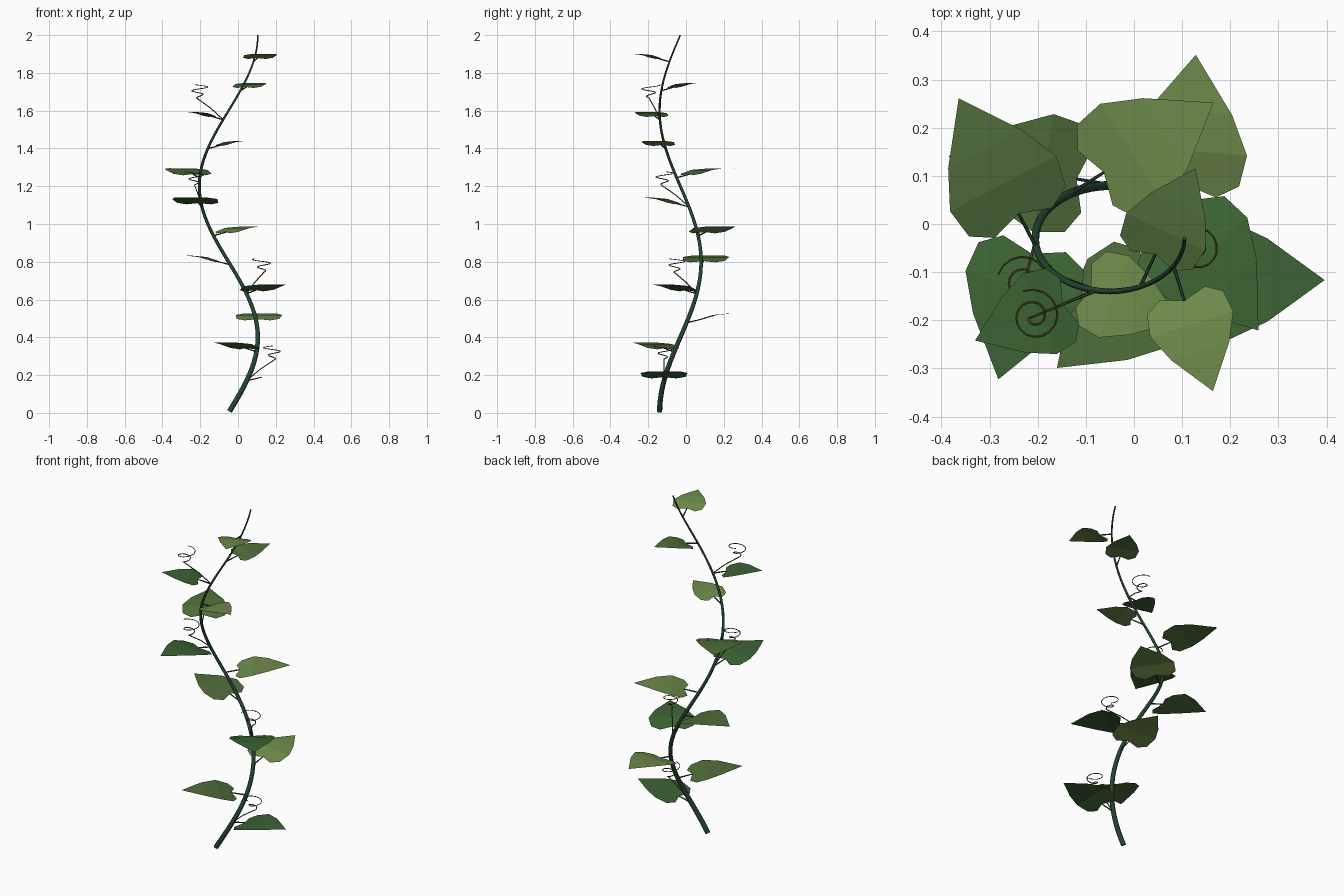
import bpy
from math import cos, sin, pi, radians
from mathutils import Vector

if "Cube" in bpy.data.objects:
    bpy.data.objects.remove(bpy.data.objects["Cube"])


def mat(name, r, g, b):
    m = bpy.data.materials.new(name)
    m.diffuse_color = (r, g, b, 1)
    m.use_nodes = True
    m.node_tree.nodes["Principled BSDF"].inputs["Base Color"].default_value = m.diffuse_color
    return m


STEM = mat("stem_green", 0.018, 0.06, 0.032)
TENDRIL = mat("tendril_olive", 0.09, 0.10, 0.025)
LEAVES = [mat("leaf_dark", 0.045, 0.125, 0.033),
          mat("leaf_mid", 0.08, 0.155, 0.043),
          mat("leaf_light", 0.155, 0.26, 0.07)]


def tube(name, pts, r0, r1, material, sides_res=2):
    """Tapered round tube through a list of points."""
    cu = bpy.data.curves.new(name, 'CURVE')
    cu.dimensions = '3D'
    cu.bevel_depth = 1.0
    cu.bevel_resolution = sides_res
    cu.use_fill_caps = True
    sp = cu.splines.new('POLY')
    sp.points.add(len(pts) - 1)
    for i, p in enumerate(pts):
        sp.points[i].co = (*p, 1)
        sp.points[i].radius = r0 + (r1 - r0) * i / (len(pts) - 1)
    ob = bpy.data.objects.new(name, cu)
    bpy.context.collection.objects.link(ob)
    cu.materials.append(material)
    bpy.ops.object.select_all(action='DESELECT')
    bpy.context.view_layer.objects.active = ob
    ob.select_set(True)
    bpy.ops.object.convert(target='MESH')
    bpy.ops.object.shade_smooth_by_angle(angle=radians(50))
    return ob


def stem_point(z):
    """Elliptical helix, 1.25 turns over the height."""
    t = radians(-90 + 225 * z)
    return Vector((-0.05 + 0.155 * cos(t), -0.03 + 0.11 * sin(t), z))


# Heart-shaped half outline (along, across) and midrib stations
HALF = [(-.08, .25), (.02, .42), (.26, .46), (.56, .32)]
RIB = [0, .26, .56, 1]


def leaf_rise(u):
    """Height of the blade above its notch: rises, then levels out."""
    pts = [(-.1, -.008), (0, 0), (.26, .022), (.56, .030), (1, .031)]
    for (a, za), (b, zb) in zip(pts, pts[1:]):
        if u <= b:
            return za + (zb - za) * (u - a) / (b - a)
    return pts[-1][1]


def leaf(name, notch, az, length, material):
    d = Vector((cos(az), sin(az), 0))
    s = Vector((-sin(az), cos(az), 0))
    flat = [(u, 0) for u in RIB] + HALF + [(u, -v) for u, v in HALF]
    verts = [notch + d * u * length + s * v * length
             + Vector((0, 0, leaf_rise(u) * length / 0.27)) for u, v in flat]
    faces = []
    for k in (4, 8):
        side = [(0, k + 1, k), (0, 1, k + 2, k + 1),
                (1, 2, k + 3, k + 2), (2, 3, k + 3)]
        faces += side if k == 4 else [f[::-1] for f in side]
    me = bpy.data.meshes.new(name)
    me.from_pydata([tuple(v) for v in verts], [], faces)
    me.materials.append(material)
    bpy.context.collection.objects.link(bpy.data.objects.new(name, me))


# Main twisting stem
tube("stem", [stem_point(0.008 + 1.992 * i / 60) for i in range(61)],
     0.014, 0.004, STEM)

# Leaves at golden-angle steps, a tendril at every third node
for i in range(12):
    node = stem_point(0.17 + 0.1536 * i)
    az = radians(-137.5 * i)
    out = Vector((cos(az), sin(az), 0))
    big = i < 8
    notch = node + out * (0.08 if big else 0.075) + Vector((0, 0, 0.019))
    tube(f"leaf_stalk_{i + 1}", [node, notch], 0.004, 0.003, STEM, 1)
    leaf(f"leaf_{i + 1}", notch, az, 0.27 if big else 0.197, LEAVES[i % 3])

    if i % 3 == 0:
        centre = node + out * 0.14 + Vector((0, 0, 0.115))
        path = [node, node + out * 0.07 + Vector((0, 0, 0.06))]
        for k in range(29):
            f = k / 28
            a = az + 2 * pi * 1.75 * f
            r = 0.012 + 0.045 * f
            path.append(centre + Vector((r * cos(a), r * sin(a), 0.07 * f)))
        tube(f"tendril_{i + 1}", path, 0.003, 0.002, TENDRIL, 1)
